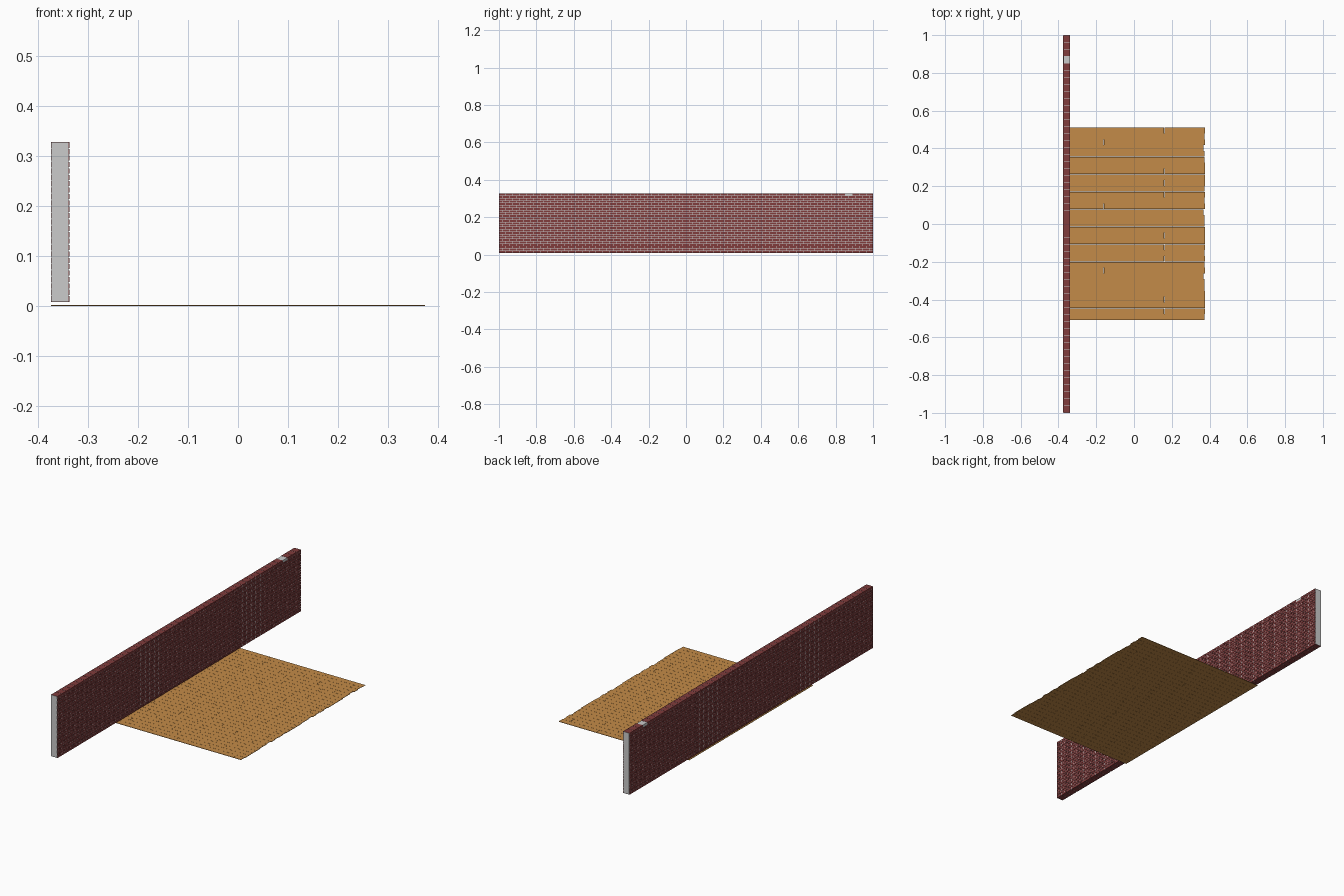
import bpy, bmesh, random
from mathutils import Matrix, Vector

if "Cube" in bpy.data.objects:
    bpy.data.objects.remove(bpy.data.objects["Cube"])

random.seed(4)


def material(name, rgb):
    m = bpy.data.materials.new(name)
    m.diffuse_color = (*rgb, 1)
    m.use_nodes = True
    m.node_tree.nodes["Principled BSDF"].inputs["Base Color"].default_value = m.diffuse_color
    return m


def add_box(bm, lo, hi):
    lo, hi = Vector(lo), Vector(hi)
    bmesh.ops.create_cube(bm, size=1, matrix=Matrix.Translation((lo + hi) / 2)
                          @ Matrix.Diagonal((*(hi - lo), 1)))


def finish(bm, name, mat=None):
    me = bpy.data.meshes.new(name)
    bm.to_mesh(me)
    bm.free()
    ob = bpy.data.objects.new(name, me)
    bpy.context.collection.objects.link(ob)
    if mat:
        me.materials.append(mat)
    return ob


brick_red = material("brick_red", (0.22, 0.045, 0.045))
oak = material("oak", (0.55, 0.26, 0.065))

# Wall dimensions
X0, X1 = -0.375, -0.338
Z0, Z1 = 0.008, 0.328
COURSES, PER_ROW = 25, 54
pitch, rise, joint = 2 / PER_ROW, (Z1 - Z0) / COURSES, 0.0026

# Mortar core, slightly recessed behind the brick faces
bm = bmesh.new()
add_box(bm, (X0 + 0.0015, -1, Z0 + 0.0008), (X1 - 0.0015, 1, Z1 - 0.0008))
finish(bm, "mortar_core")

# Bricks in running bond, with half bricks closing alternate courses
bm = bmesh.new()
for c in range(COURSES):
    z = Z0 + c * rise
    zlo = z if c == 0 else z + joint / 2
    zhi = z + rise if c == COURSES - 1 else z + rise - joint / 2
    shift = pitch / 2 if c % 2 else 0
    for i in range(PER_ROW + c % 2):
        y = -1 + i * pitch - shift
        ylo = max(y + joint / 2, -0.9992)
        yhi = min(y + pitch - joint / 2, 0.9992)
        # one brick is missing from the top course
        if c == COURSES - 1 and abs((ylo + yhi) / 2 - 0.852) < pitch / 2:
            continue
        add_box(bm, (X0, ylo, zlo), (X1, yhi, zhi))
finish(bm, "wall_bricks", brick_red)

# Floorboards along x; an 11-row joint pattern repeated three times
bm = bmesh.new()
ROWS, Y0 = 33, -0.51
width, gap, thick, half = 1.018 / ROWS, 0.0007, 0.002, 0.375
pattern = [(-0.17, 0.16), (-0.33, 0.0, 0.33), (-0.16, 0.08), (-0.04, 0.18),
           (-0.3, 0.01, 0.3), (-0.23, 0.23), (-0.19, 0.04), (-0.09, 0.16),
           (-0.31, -0.04, 0.23), (-0.17, 0.16), (-0.01, 0.33)]
ends = [random.choice((0, 0.003, 0.006)) for _ in pattern]
for r in range(ROWS):
    top = -Y0 - r * width
    k = r % len(pattern)
    stops = [-half, *pattern[k], half - ends[k]]
    for a, b in zip(stops, stops[1:]):
        add_box(bm, (a + (gap / 2 if a > -half else 0), top - width + gap / 2, 0),
                (b - (gap / 2 if b < half - ends[k] else 0), top - gap / 2, thick))
finish(bm, "floor_boards", oak)
